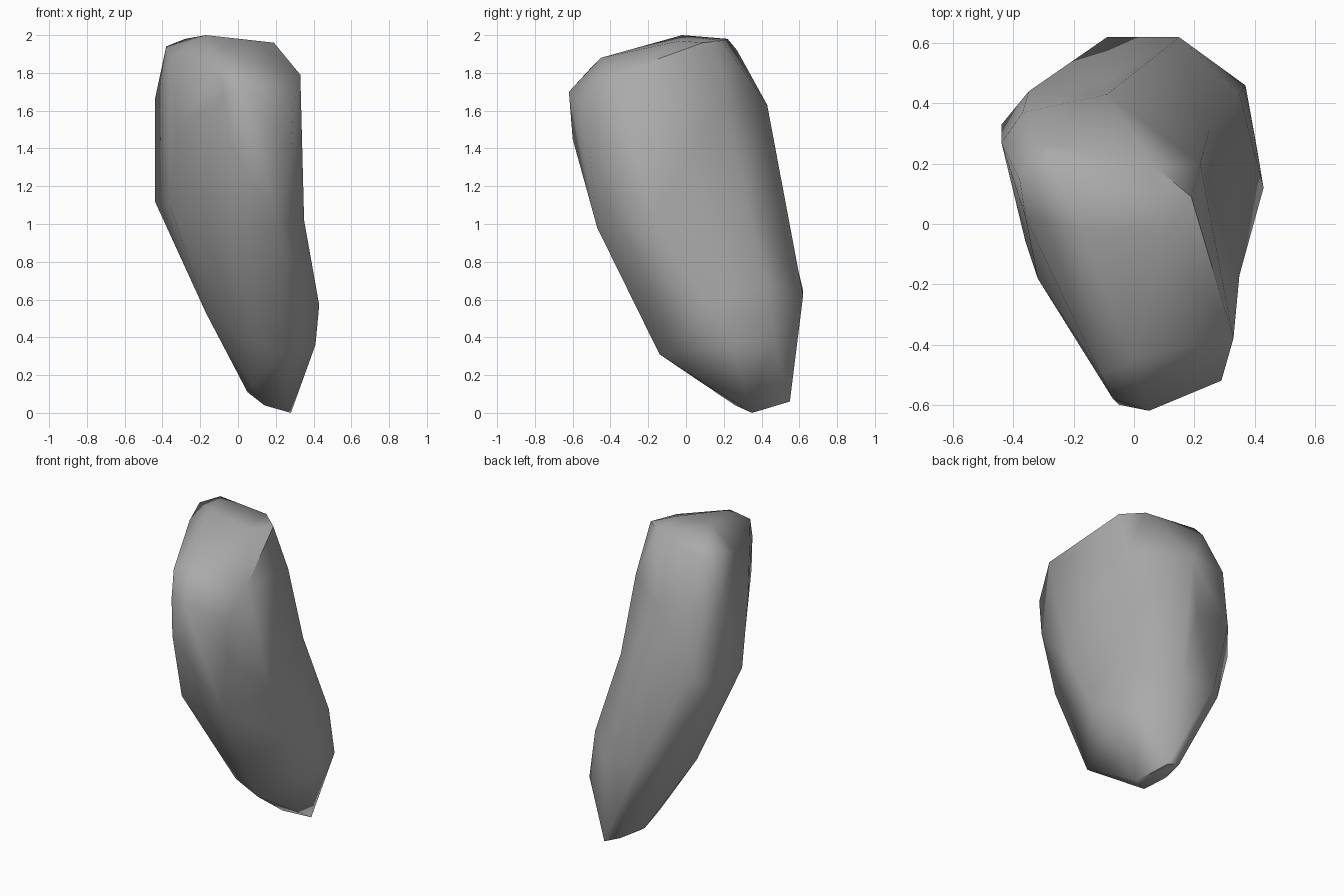
import bpy
import bmesh
import math
from mathutils import Vector

# Remove the default cube only
default_cube = bpy.data.objects.get("Cube")
if default_cube:
    bpy.data.objects.remove(default_cube, do_unlink=True)


def make_material(name, colour):
    material = bpy.data.materials.new(name)
    material.use_nodes = True
    material.diffuse_color = colour
    shader = material.node_tree.nodes.get("Principled BSDF")
    shader.inputs["Base Color"].default_value = colour
    shader.inputs["Roughness"].default_value = 0.9
    return material


# Corner points of the stone, in hundredths of a unit, from the top downwards
bands = {
    "crown": [(-17, -2, 200), (-28, 22, 198), (-38, 15, 194), (10, -3, 197),
              (19, 9, 196), (7, 19, 197), (0, -45, 188), (-30, 27, 192)],
    "shoulder": [(-36, 2, 188), (-11, -50, 183), (33, -38, 179), (5, -62, 170),
                 (-7, -58, 168), (-44, 27, 166), (-37, 37, 165),
                 (-9, 43, 163), (22, 20, 165), (29, -52, 160)],
    "waist": [(-32, -18, 150), (-5, -60, 145), (28, -51, 138), (-35, 44, 125),
              (-8, 48, 122), (25, 31, 117), (-44, 33, 112), (-36, -6, 110),
              (35, -17, 102), (-13, -39, 96), (21, -47, 98)],
    "hip": [(35, 43, 69), (-22, 50, 69), (-9, 62, 65), (15, 62, 62),
            (43, 12, 57), (-17, 13, 53), (37, 46, 40), (41, 24, 36),
            (4, -8, 35), (24, -14, 31)],
    "foot": [(8, 14, 15), (5, 35, 11), (10, 53, 10), (20, 55, 6),
             (14, 26, 4), (28, 35, 0)],
}


def puffed(point):
    """Straighten the curved lean of a point and swell it towards a ball."""
    h = point.z - 1
    axis_x = -0.02 - 0.18 * h + 0.17 * h * h
    axis_y = 0.02 - 0.2 * h + 0.1 * h * h
    local = Vector(((point.x - axis_x) / 0.38, (point.y - axis_y) / 0.54, h / 1.1))
    return local / math.sqrt(local.length)


def build_stone(name, material):
    bm = bmesh.new()
    corners = {}
    for points in bands.values():
        for point in points:
            corner = Vector(point) / 100
            corners[bm.verts.new(puffed(corner))] = corner

    # Wrap the swollen points in a skin, then return them to their places
    bmesh.ops.convex_hull(bm, input=list(bm.verts))
    for vertex, corner in corners.items():
        if vertex.is_valid:
            vertex.co = corner
    loose = [vertex for vertex in bm.verts if not vertex.link_faces]
    bmesh.ops.delete(bm, geom=loose, context="VERTS")
    bmesh.ops.recalc_face_normals(bm, faces=list(bm.faces))
    bm.normal_update()

    # Turn the edges that lie in dents so that the ridges run cleanly
    dents = [e for e in bm.edges if e.calc_face_angle_signed(0) < -0.1]
    bmesh.ops.beautify_fill(bm, faces=list(bm.faces), edges=dents, method="ANGLE")
    bmesh.ops.recalc_face_normals(bm, faces=list(bm.faces))

    mesh = bpy.data.meshes.new(name)
    bm.to_mesh(mesh)
    bm.free()
    mesh.materials.append(material)
    stone = bpy.data.objects.new(name, mesh)
    bpy.context.scene.collection.objects.link(stone)
    return stone


# Tall leaning stone with soft facets and a few crisp ridges
stone_grey = make_material("stone grey", (0.4, 0.4, 0.4, 1.0))
stone = build_stone("standing_stone", stone_grey)

for other in bpy.context.selected_objects:
    other.select_set(False)
bpy.context.view_layer.objects.active = stone
stone.select_set(True)
bpy.ops.object.shade_smooth_by_angle(angle=math.radians(60))
